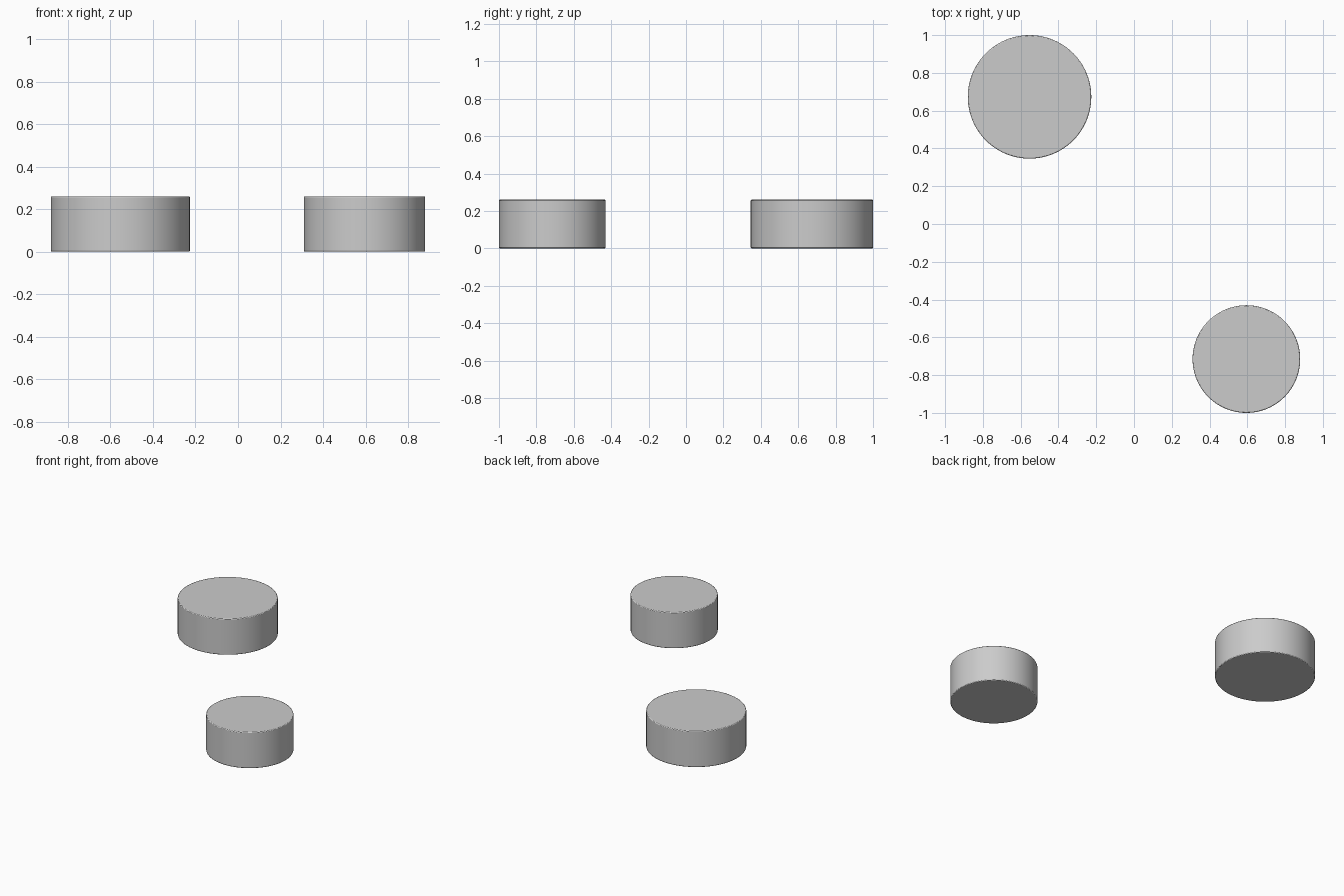
import bpy
import math

if "Cube" in bpy.data.objects:
    bpy.data.objects.remove(bpy.data.objects["Cube"])

HEIGHT = 0.26


def disc(name, x, y, radius):
    """Thick round puck with slightly softened rims, standing on z = 0."""
    bpy.ops.mesh.primitive_cylinder_add(
        vertices=96, radius=radius, depth=HEIGHT, location=(x, y, HEIGHT / 2))
    ob = bpy.context.object
    ob.name = name
    bevel = ob.modifiers.new("rim_bevel", 'BEVEL')
    bevel.width = 0.005
    bevel.segments = 2
    bevel.limit_method = 'ANGLE'
    bevel.angle_limit = math.radians(40)
    bpy.ops.object.shade_smooth_by_angle(angle=math.radians(30))
    return ob


# Large disc at back left, small disc at front right
disc("large_disc", -0.553, 0.673, 0.327)
disc("small_disc", 0.595, -0.715, 0.285)
